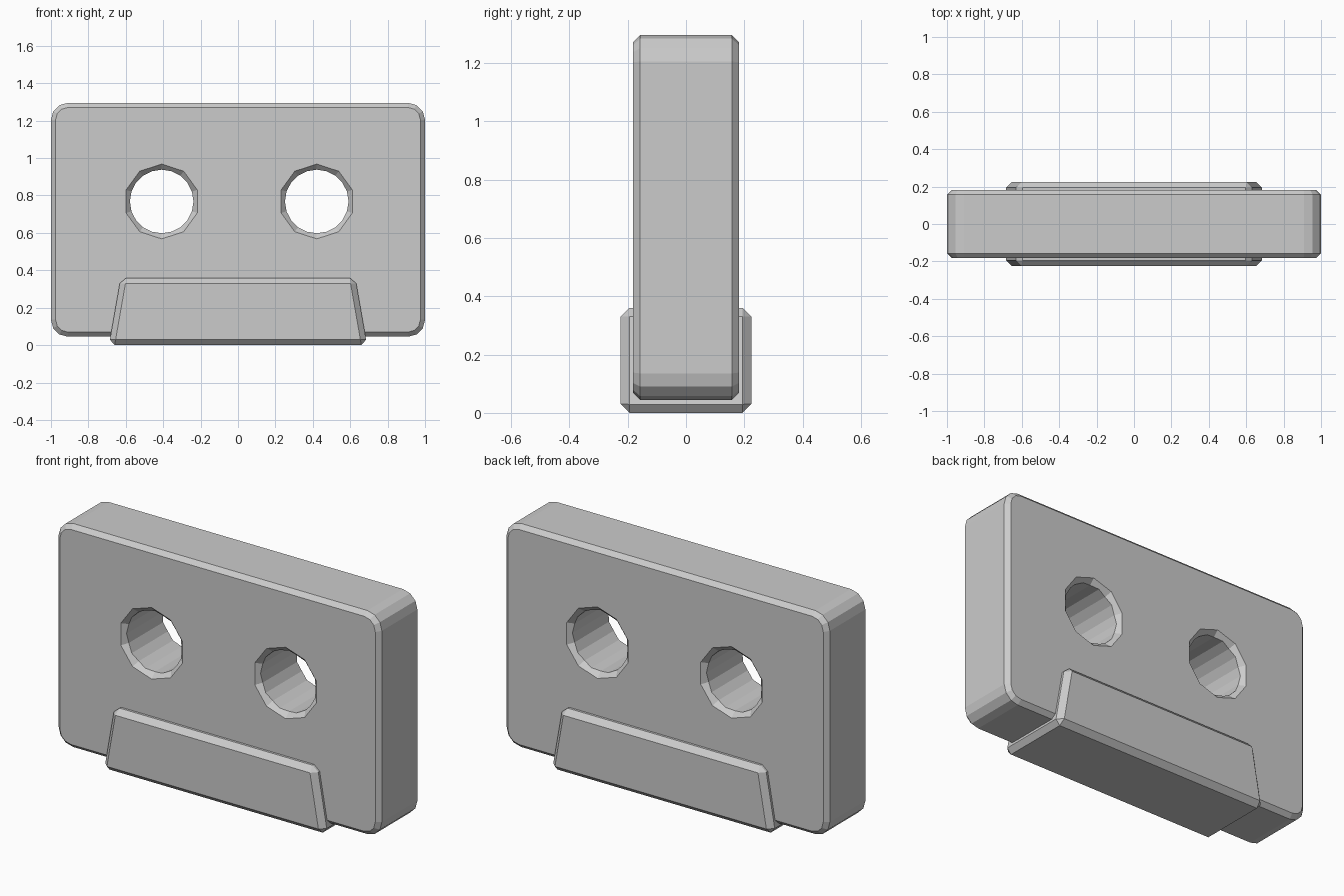
import bpy, bmesh, math

if "Cube" in bpy.data.objects:
    bpy.data.objects.remove(bpy.data.objects["Cube"])


def prism(name, profile, half_depth, chamfer=0.0, limit=60):
    """Extrude an x/z profile along y and chamfer its sharp edges."""
    bm = bmesh.new()
    front = [bm.verts.new((x, -half_depth, z)) for x, z in profile]
    back = [bm.verts.new((x, half_depth, z)) for x, z in profile]
    bm.faces.new(front)
    bm.faces.new(back[::-1])
    n = len(profile)
    for i in range(n):
        j = (i + 1) % n
        bm.faces.new((front[j], front[i], back[i], back[j]))
    bmesh.ops.recalc_face_normals(bm, faces=bm.faces)
    mesh = bpy.data.meshes.new(name)
    bm.to_mesh(mesh)
    bm.free()
    obj = bpy.data.objects.new(name, mesh)
    bpy.context.collection.objects.link(obj)
    if chamfer:
        mod = obj.modifiers.new("chamfer", 'BEVEL')
        mod.width = chamfer
        mod.segments = 1
        mod.limit_method = 'ANGLE'
        mod.angle_limit = math.radians(limit)
    return obj


def rounded_rect(x, z0, z1, r, steps):
    points = []
    corners = ((x - r, z1 - r), (-x + r, z1 - r), (-x + r, z0 + r), (x - r, z0 + r))
    for k, (cx, cz) in enumerate(corners):
        for i in range(steps + 1):
            a = math.pi / 2 * (k + i / steps)
            points.append((cx + r * math.cos(a), cz + r * math.sin(a)))
    return points


def cut(obj, name, x, y, z, sides, r_front, r_back, depth):
    """Subtract a cone or cylinder lying along y; r_front is its -y end."""
    bpy.ops.mesh.primitive_cone_add(vertices=sides, radius1=r_back, radius2=r_front,
                                    depth=depth, location=(x, y, z),
                                    rotation=(math.pi / 2, 0, 0))
    cutter = bpy.context.object
    cutter.name = name
    cutter.hide_render = True
    cutter.hide_set(True)
    mod = obj.modifiers.new(name, 'BOOLEAN')
    mod.operation = 'DIFFERENCE'
    mod.solver = 'EXACT'
    mod.object = cutter


# Main slab with rounded corners
body = prism("body", rounded_rect(1.0, 0.045, 1.295, 0.09, 3), 0.181, 0.024)

# Two reel holes, each a round tunnel with ten-sided countersinks
for side, x in (("left", -0.408), ("right", 0.421)):
    cut(body, side + "_tunnel_cutter", x, 0, 0.768, 20, 0.17, 0.17, 1.0)
    for end, s in (("front", -1), ("back", 1)):
        radii = (0.249, 0.149) if s < 0 else (0.149, 0.249)
        cut(body, f"{side}_{end}_countersink_cutter", x, s * 0.18, 0.768, 10, *radii, 0.1)

# Raised trapezoid block around the lower edge
prism("lower_block", [(-0.69, 0), (0.69, 0), (0.627, 0.36), (-0.627, 0.36)],
      0.224, 0.03, 30)
